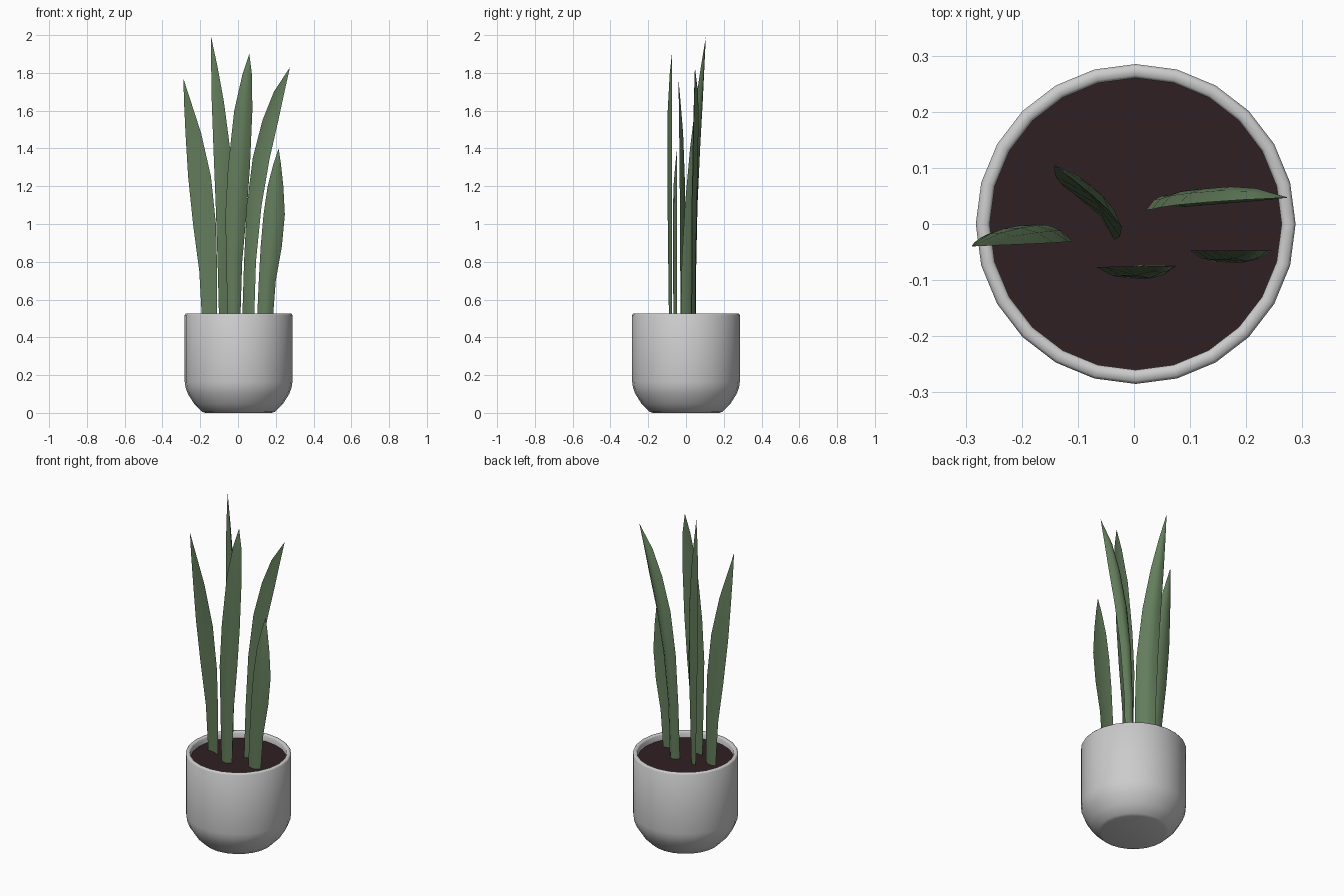
import bpy, bmesh, math
from mathutils import Vector

if "Cube" in bpy.data.objects:
    bpy.data.objects.remove(bpy.data.objects["Cube"])


def material(name, color):
    m = bpy.data.materials.new(name)
    m.diffuse_color = (*color, 1)
    m.use_nodes = True
    m.node_tree.nodes["Principled BSDF"].inputs["Base Color"].default_value = m.diffuse_color
    return m


def finish(bm, name, mat=None, angle=40):
    bmesh.ops.recalc_face_normals(bm, faces=bm.faces)
    me = bpy.data.meshes.new(name)
    bm.to_mesh(me)
    bm.free()
    ob = bpy.data.objects.new(name, me)
    bpy.context.collection.objects.link(ob)
    if mat:
        me.materials.append(mat)
    bpy.ops.object.select_all(action='DESELECT')
    ob.select_set(True)
    bpy.context.view_layer.objects.active = ob
    bpy.ops.object.shade_smooth_by_angle(angle=math.radians(angle))
    return ob


def loft(bm, rings):
    for a, b in zip(rings, rings[1:]):
        n = len(a)
        for i in range(n):
            bm.faces.new((a[i], a[(i + 1) % n], b[(i + 1) % n], b[i]))


SIDES, CX = 24, 0.003


def circle(bm, r, z):
    return [bm.verts.new((CX + r * math.cos(2 * math.pi * i / SIDES),
                          r * math.sin(2 * math.pi * i / SIDES), z)) for i in range(SIDES)]


# Pot: rounded bottom, straight wall, flat rim, inner wall
bm = bmesh.new()
profile = [(0.175, 0), (0.193, 0.006), (0.235, 0.048), (0.268, 0.1), (0.281, 0.135),
           (0.285, 0.165), (0.285, 0.518), (0.28, 0.525), (0.265, 0.525), (0.26, 0.518),
           (0.26, 0.47)]
rings = [circle(bm, r, z) for r, z in profile]
loft(bm, rings)
bm.faces.new(rings[0])
bm.faces.new(rings[-1])
finish(bm, "pot", angle=60)

# Soil disc
bm = bmesh.new()
bm.faces.new(circle(bm, 0.26, 0.488))
finish(bm, "soil", material("soil", (0.03, 0.014, 0.016)))


# Leaves: lens-shaped section lofted between a left and a right edge line
def leaf(name, rows, base_l, base_r, tip, bulge, mat):
    z0, z1 = rows[0][0], tip[2]
    bm = bmesh.new()
    rings = []
    wmax = max(xr - xl for _, xl, xr in rows)
    for z, xl, xr in rows:
        t = (z - z0) / (z1 - z0)
        left = Vector((xl, base_l + (tip[1] - base_l) * t * t, z))
        right = Vector((xr, base_r + (tip[1] - base_r) * t * t, z))
        d = right - left
        normal = Vector((-d.y, d.x, 0)).normalized()
        h = bulge * min(1, 1.2 * (xr - xl) / wmax)
        section = [(0, 0), (.25, .75), (.5, 1), (.75, .75), (1, 0), (.5, .35)]
        rings.append([bm.verts.new(left + d * u + normal * h * v) for u, v in section])
    loft(bm, rings)
    bm.faces.new(rings[0])
    top, point = rings[-1], bm.verts.new(tip)
    for i in range(len(top)):
        bm.faces.new((top[i], top[(i + 1) % len(top)], point))
    finish(bm, name, mat, 50)


green = material("leaf_green", (0.125, 0.205, 0.105))

leaf("leaf_left", [(0.48, -0.19, -0.112), (0.75, -0.205, -0.11), (1.0, -0.238, -0.117),
                   (1.25, -0.264, -0.143), (1.48, -0.278, -0.195), (1.65, -0.286, -0.25)],
     -0.008, -0.03, (-0.289, -0.04, 1.77), 0.02, green)
leaf("leaf_tall_back", [(0.48, -0.1, -0.035), (0.8, -0.108, -0.025), (1.1, -0.118, -0.022),
                        (1.4, -0.13, -0.042), (1.65, -0.139, -0.075), (1.83, -0.142, -0.108)],
     0.052, -0.028, (-0.142, 0.105, 1.99), 0.024, green)
leaf("leaf_front", [(0.48, -0.055, 0.012), (0.8, -0.062, 0.022), (1.05, -0.067, 0.045),
                    (1.3, -0.053, 0.063), (1.6, -0.02, 0.076), (1.79, 0.023, 0.074)],
     -0.077, -0.073, (0.06, -0.075, 1.9), -0.022, green)
leaf("leaf_right_back", [(0.48, 0.022, 0.085), (0.8, 0.032, 0.095), (1.1, 0.047, 0.125),
                         (1.35, 0.078, 0.168), (1.55, 0.13, 0.214), (1.7, 0.19, 0.246)],
     0.025, 0.03, (0.275, 0.047, 1.83), 0.027, green)
leaf("leaf_short_right", [(0.48, 0.1, 0.183), (0.7, 0.11, 0.2), (0.88, 0.12, 0.232),
                          (1.05, 0.135, 0.248), (1.2, 0.157, 0.24), (1.32, 0.188, 0.227)],
     -0.047, -0.047, (0.215, -0.047, 1.4), -0.022, green)
